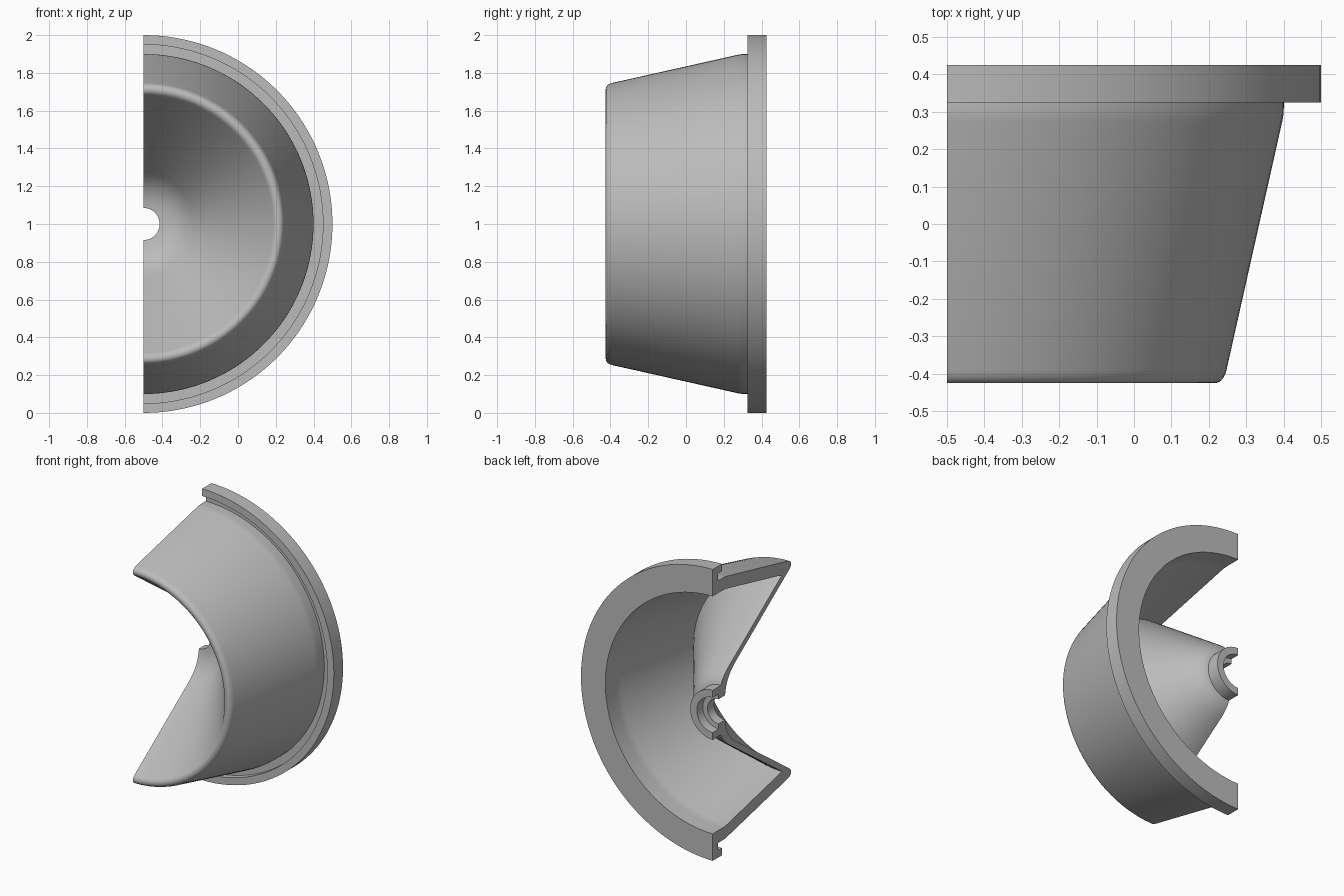
import bpy
import bmesh
import math
from mathutils import Vector

cube = bpy.data.objects.get("Cube")
if cube:
    bpy.data.objects.remove(cube, do_unlink=True)

AXIS = Vector((-0.5, 0, 1))

grey = bpy.data.materials.new("plain grey")
grey.use_nodes = True
colour = (0.5, 0.5, 0.5, 1)
grey.diffuse_color = colour
grey.node_tree.nodes["Principled BSDF"].inputs["Base Color"].default_value = colour


def arc(a, corner, b, steps=5):
    """Rounded corner as a quadratic curve, in (radius, y)."""
    a, corner, b = Vector(a), Vector(corner), Vector(b)
    ts = [i / steps for i in range(steps + 1)]
    return [tuple(a * (1 - t) ** 2 + corner * 2 * t * (1 - t) + b * t * t) for t in ts]


def half_turned(name, profile, steps=72):
    """Closed (radius, y) section turned half way round the axis, with flat cut ends."""
    bm = bmesh.new()
    verts = [bm.verts.new(AXIS + Vector((0, y, r))) for r, y in profile]
    edges = [bm.edges.new((a, b)) for a, b in zip(verts, verts[1:] + verts[:1])]
    end = bmesh.ops.spin(bm, geom=verts + edges, cent=AXIS, axis=(0, 1, 0),
                         angle=math.pi, steps=steps)["geom_last"]
    bmesh.ops.contextual_create(bm, geom=edges)
    bmesh.ops.contextual_create(bm, geom=[g for g in end if isinstance(g, bmesh.types.BMEdge)])
    bmesh.ops.recalc_face_normals(bm, faces=bm.faces)
    mesh = bpy.data.meshes.new(name)
    bm.to_mesh(mesh)
    bm.free()
    mesh.materials.append(grey)
    obj = bpy.data.objects.new(name, mesh)
    bpy.context.collection.objects.link(obj)
    bpy.context.view_layer.objects.active = obj
    obj.select_set(True)
    bpy.ops.object.shade_smooth_by_angle(angle=math.radians(30))
    obj.select_set(False)
    return obj


# Flange with grooved lip, and tapered outer wall
flange = [(0.815, 0.425), (1, 0.425), (1, 0.325), (0.95, 0.325), (0.95, 0.365), (0.9, 0.365)]
outer_wall = arc((0.9, 0.31), (0.9, 0.29), (0.895, 0.27), 3)

# Rounded front rim
rim = arc((0.747, -0.39), (0.738, -0.425), (0.715, -0.425)) \
    + arc((0.712, -0.425), (0.695, -0.425), (0.682, -0.405))

# Funnel front surface, curving in to the bore
funnel_front = arc((0.27, 0.18), (0.2, 0.28), (0.085, 0.29), 8)

# Hub with stepped bore
hub = [(0.085, 0.36), (0.12, 0.36), (0.12, 0.425), (0.17, 0.425), (0.17, 0.335)]

# Funnel back surface and inside of the outer wall
funnel_back = arc((0.17, 0.335), (0.22, 0.325), (0.29, 0.22), 6)[1:]
inner_wall = [(0.674, -0.327)] + arc((0.81, 0.27), (0.815, 0.295), (0.815, 0.32), 3)

half_turned("half_funnel_housing",
            flange + outer_wall + rim + funnel_front + hub + funnel_back + inner_wall)
